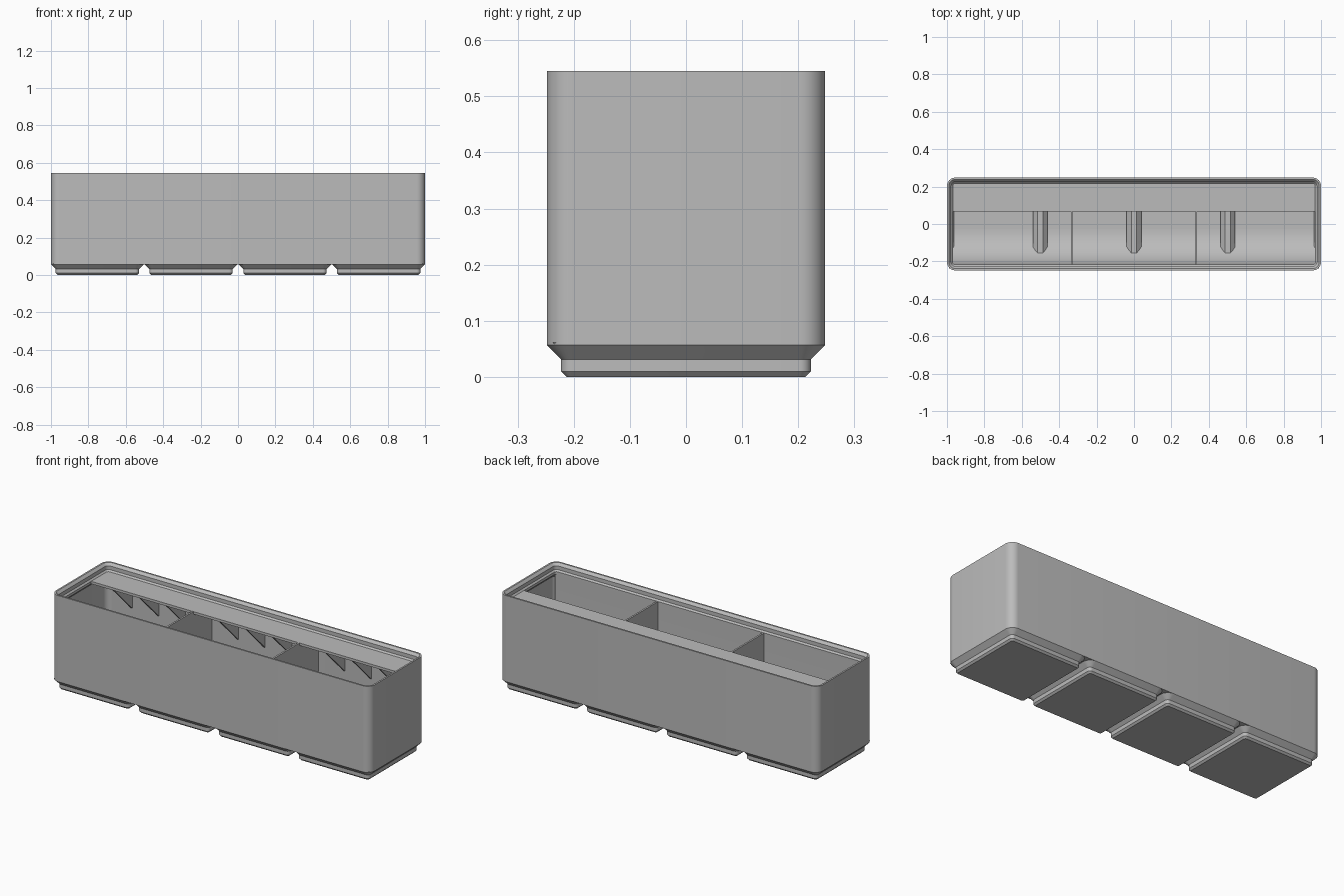
import bpy, bmesh, math

if "Cube" in bpy.data.objects:
    bpy.data.objects.remove(bpy.data.objects["Cube"], do_unlink=True)

HX, HY, R = 1.0, 0.248, 0.045       # half length, half depth, corner radius
WALL, PITCH = 0.0113, 0.5015
BASE, FLOOR, RIM, TOP = 0.0567, 0.0115, 0.5015, 0.545
RIDGE = BASE + 0.0047               # top of the ridges between hollow feet

grey = bpy.data.materials.new("plain_grey")
grey.use_nodes = True
grey.diffuse_color = (0.5, 0.5, 0.5, 1)
grey.node_tree.nodes["Principled BSDF"].inputs["Base Color"].default_value = (0.5, 0.5, 0.5, 1)


def finish(name, bm, location=(0, 0, 0)):
    bmesh.ops.recalc_face_normals(bm, faces=bm.faces)
    mesh = bpy.data.meshes.new(name)
    bm.to_mesh(mesh)
    bm.free()
    mesh.materials.append(grey)
    obj = bpy.data.objects.new(name, mesh)
    obj.location = location
    bpy.context.collection.objects.link(obj)
    bpy.ops.object.select_all(action='DESELECT')
    obj.select_set(True)
    bpy.context.view_layer.objects.active = obj
    bpy.ops.object.shade_smooth_by_angle(angle=math.radians(30))
    return obj


def ring(bm, hx, hy, inset, z, steps=8):
    """Rounded rectangle inset from the outer outline."""
    r = max(R - inset, 0.006)
    cx, cy = hx - inset - r, hy - inset - r
    verts = []
    for q, (sx, sy) in enumerate(((1, 1), (-1, 1), (-1, -1), (1, -1))):
        for i in range(steps + 1):
            a = (q + i / steps) * math.pi / 2
            verts.append(bm.verts.new((sx * cx + r * math.cos(a), sy * cy + r * math.sin(a), z)))
    return verts


def loft(name, hx, hy, profile, closed, location=(0, 0, 0)):
    """Skin rings of (inset, z); close into a loop or cap both ends."""
    bm = bmesh.new()
    rings = [ring(bm, hx, hy, inset, z) for inset, z in profile]
    pairs = list(zip(rings, rings[1:]))
    if closed:
        pairs.append((rings[-1], rings[0]))
    else:
        bm.faces.new(rings[0])
        bm.faces.new(rings[-1])
    for a, b in pairs:
        for i in range(len(a)):
            j = (i + 1) % len(a)
            bm.faces.new((a[i], a[j], b[j], b[i]))
    return finish(name, bm, location)


def prism(name, outline, half_width, x=0):
    """Extrude a (y, z) outline along x; half_width may depend on z."""
    bm = bmesh.new()
    sides = [[bm.verts.new((s * half_width(z), y, z)) for y, z in outline] for s in (-1, 1)]
    for side in sides:
        bm.faces.new(side)
    for i in range(len(outline)):
        j = (i + 1) % len(outline)
        bm.faces.new((sides[0][i], sides[0][j], sides[1][j], sides[1][i]))
    return finish(name, bm, (x, 0, 0))


def box(name, y0, y1, z0, z1, half, x=0):
    return prism(name, [(y0, z0), (y1, z0), (y1, z1), (y0, z1)], lambda z: half, x)


# Outer walls with the stepped stacking lip
loft("outer_walls", HX, HY, [
    (0, BASE), (0, TOP), (0.0096, TOP), (0.0227, 0.531), (0.0227, 0.51),
    (0.031, RIM), (0.031, 0.487), (WALL, 0.467), (WALL, BASE)], True)

# Hollow feet
feet_x = [(i - 1.5) * PITCH for i in range(4)]
for n, x in enumerate(feet_x, 1):
    loft(f"foot_{n}", HY, HY, [
        (0.0352, 0), (0.0256, 0.0096), (0.0256, 0.031), (0, BASE),
        (WALL, RIDGE), (0.037, 0.036), (0.037, FLOOR)], False, (x, 0, 0))

# Bridges closing the gaps between feet
for n in range(3):
    x = (n - 1) * PITCH
    box(f"foot_bridge_{n + 1}", -0.245, 0.245, BASE, RIDGE, 0.0146, x)
    for side, y in (("front", -0.222), ("back", 0.222)):
        box(f"{side}_bridge_end_{n + 1}", y - 0.02, y + 0.02, BASE, RIDGE, 0.045, x)


# Curved scoop along the inside of the front wall
SR, SY = 0.19, -0.217


def scoop_y(z):
    drop = max(SR - (z - FLOOR), 0)
    return SY + SR - math.sqrt(SR * SR - drop * drop)


def cavity_half(z):
    return 0.211 + min(max(z - 0.036, 0), RIDGE - 0.036) + 0.001


def scoop_arc(z0, z1, steps):
    a0, a1 = (math.acos(1 - (z - FLOOR) / SR) for z in (z0, z1))
    heights = [FLOOR + SR * (1 - math.cos(a0 + (a1 - a0) * i / steps)) for i in range(steps + 1)]
    return [(scoop_y(z), z) for z in heights]


prism("scoop", [(-0.24, BASE + 0.003)] + scoop_arc(BASE + 0.003, FLOOR + SR, 14)
      + [(SY, RIM - 0.001), (-0.24, RIM - 0.001)], lambda z: 0.975)
for n, x in enumerate(feet_x, 1):
    back = [(-cavity_half(z), z) for z in (RIDGE, 0.036, FLOOR)]
    prism(f"foot_scoop_{n}", scoop_arc(FLOOR, RIDGE, 8) + back, cavity_half, x)

# Dividers making three compartments
right_edge = [(0.212, 0.006), (0.212, 0.036), (0.237, RIDGE), (0.24, RIM - 0.0005)]
divider_outline = right_edge + [(-y, z) for y, z in reversed(right_edge)]
for side, x in (("right", -0.333), ("left", 0.333)):
    prism(f"{side}_divider", divider_outline, lambda z: 0.005, x)

# Label shelf on the back wall with triangular gussets under it
box("label_shelf", 0.068, 0.24, RIM - 0.0143, RIM, 0.975)
for c in range(3):
    for g in range(3):
        x = (c - 1) * 0.667 + (g - 1) * 0.167
        prism(f"shelf_gusset_{c * 3 + g + 1}",
              [(0.07, RIM - 0.013), (0.24, RIM - 0.013), (0.24, RIM - 0.183)],
              lambda z: 0.005, x)
